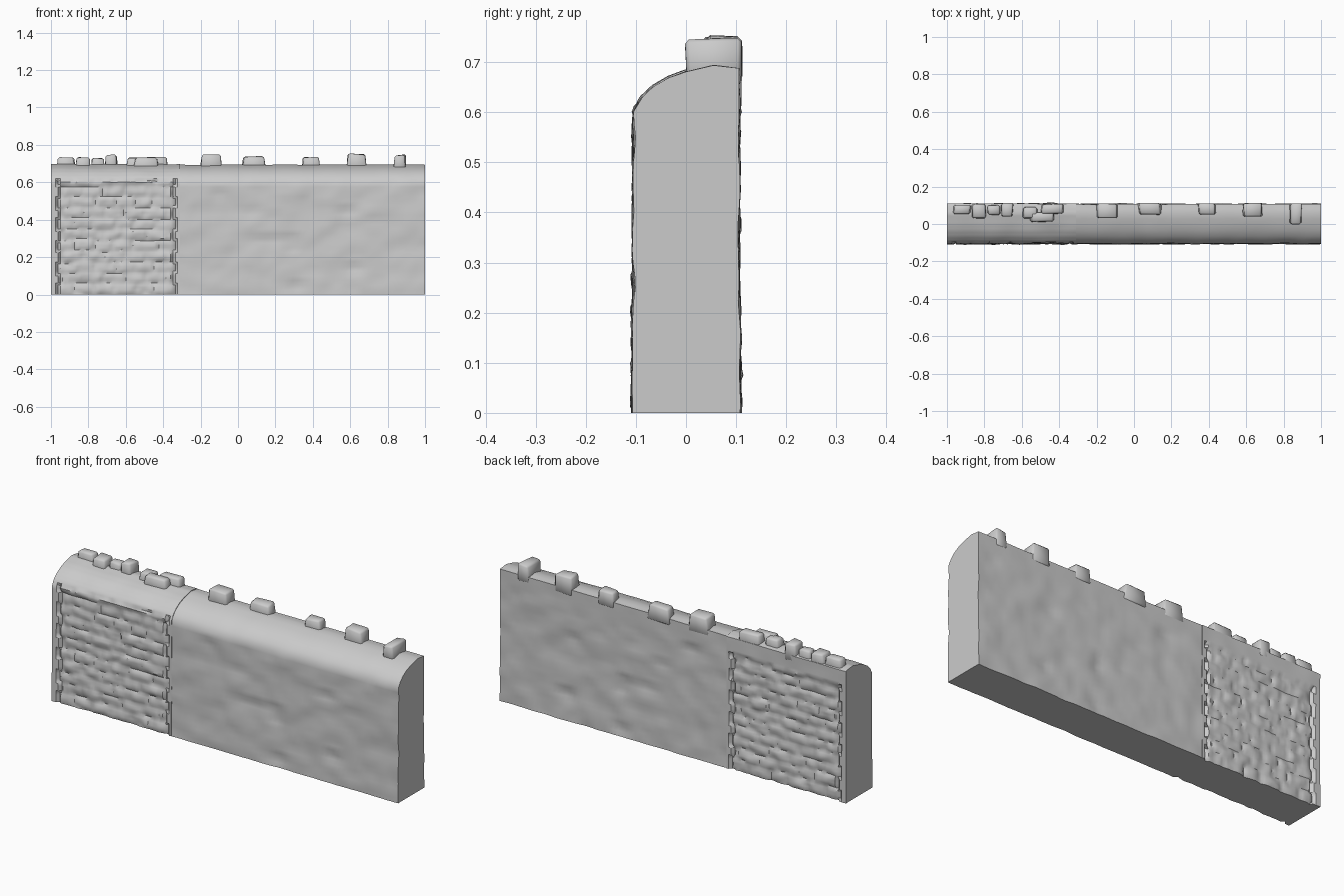
import bpy, bmesh, math, random
from mathutils import Vector, noise

if "Cube" in bpy.data.objects:
    bpy.data.objects.remove(bpy.data.objects["Cube"])

random.seed(4)

# Wall cross-section (y, z): front foot, rounded shoulder, flat ridge, back foot
PROFILE = [(-0.107, 0), (-0.105, 0.3), (-0.104, 0.6), (-0.088, 0.628), (-0.065, 0.65),
           (-0.035, 0.668), (0.0, 0.681), (0.055, 0.694), (0.106, 0.688),
           (0.105, 0.35), (0.108, 0)]
# Chipped ledges (x, z, half width)
LEDGES = [(0.15, 0.32, 0.07), (0.28, 0.31, 0.05), (0.30, 0.26, 0.04), (0.07, 0.47, 0.05),
          (0.30, 0.07, 0.06), (0.58, 0.46, 0.05), (0.62, 0.16, 0.05), (-0.1, 0.57, 0.05)]


def resample(step):
    """Points along the profile with their outward normals."""
    out = []
    for (y0, z0), (y1, z1) in zip(PROFILE, PROFILE[1:]):
        length = math.hypot(y1 - y0, z1 - z0)
        n = max(1, round(length / step))
        normal = (-(z1 - z0) / length, (y1 - y0) / length)
        for i in range(n):
            t = i / n
            out.append((y0 + (y1 - y0) * t, z0 + (z1 - z0) * t, normal))
    out.append((*PROFILE[-1], normal))
    return out


def plaster(x, y, z):
    """Gentle weathering plus a few sharp ledges."""
    s = math.copysign(30, y)
    d = 0.006 * noise.noise(Vector((x * 7, s, z * 10)))
    d += 0.003 * noise.noise(Vector((x * 17, s, z * 21)))
    if z > 0.61:
        return d * 0.4
    for cx, cz, w in LEDGES:
        below = cz - z
        if 0 < below < 0.08:
            d -= 0.012 * math.exp(-((x - cx) / w) ** 2) * (1 - below / 0.08)
    return d


def rubble(x, y, z):
    """Worn courses of individual stones, with toothed joints at both ends."""
    if z > 0.61:
        return 0.003 + 0.003 * noise.noise(Vector((x * 9, y * 9, z * 9)))
    s = math.copysign(30, y)
    zz = z + 0.012 * noise.noise(Vector((x * 9, s, z * 4)))
    row = math.floor(zz / 0.058)
    u = x / 0.11 + 0.5 * (row % 2) + 0.25 * noise.noise(Vector((x * 8, s, row * 3.7)))
    col = math.floor(u)
    level = noise.cell(Vector((col + 0.5, row + 0.5, s + 0.5)))
    joint = min((u - col) * 0.11, (col + 1 - u) * 0.11, zz - row * 0.058, (row + 1) * 0.058 - zz)
    d = 0.003 - 0.006 * abs(level) - 0.007 * max(0, 1 - joint / 0.014)
    d += 0.006 * noise.noise(Vector((x * 22, s, z * 22)))
    tooth = 0.012 * (row % 2)
    if x < -0.972 + tooth or x > -0.325 - tooth:
        d = 0.002
    elif x < -0.958 + tooth or x > -0.338 - tooth:
        d = -0.013
    return d


def wall_section(name, x0, x1, step, relief):
    bm = bmesh.new()
    prof = resample(step)
    n = round((x1 - x0) / step)
    rings = []
    for i in range(n + 1):
        x = x0 + (x1 - x0) * i / n
        ring = []
        for y, z, (ny, nz) in prof:
            d = relief(x, y, z)
            ring.append(bm.verts.new((x, y + ny * d, max(0, z + nz * d))))
        rings.append(ring)
    for a, b in zip(rings, rings[1:]):
        for j in range(len(prof)):
            k = (j + 1) % len(prof)
            bm.faces.new((a[j], a[k], b[k], b[j]))
    bm.faces.new(rings[0])
    bm.faces.new(rings[-1])
    finish(name, bm, 38)


def finish(name, bm, angle):
    bmesh.ops.recalc_face_normals(bm, faces=bm.faces)
    me = bpy.data.meshes.new(name)
    bm.to_mesh(me)
    bm.free()
    ob = bpy.data.objects.new(name, me)
    bpy.context.collection.objects.link(ob)
    bpy.ops.object.select_all(action='DESELECT')
    ob.select_set(True)
    bpy.context.view_layer.objects.active = ob
    bpy.ops.object.shade_smooth_by_angle(angle=math.radians(angle))


def cap_stone(name, x0, x1, y0, y1, top):
    """Rough tapered block sunk into the ridge."""
    bm = bmesh.new()
    bmesh.ops.create_cube(bm, size=1)
    for v in bm.verts:
        up = v.co.z > 0
        t = 0.84 if up else 1
        v.co.x = (x0 + x1) / 2 + v.co.x * (x1 - x0) * t + random.uniform(-.005, .005)
        v.co.y = (y0 + y1) / 2 + v.co.y * (y1 - y0) + random.uniform(-.003, .003)
        v.co.z = top - random.uniform(0, .009) if up else 0.655
    bmesh.ops.bevel(bm, geom=bm.edges[:], offset=0.008, segments=1, affect='EDGES')
    finish(name, bm, 50)


# Main bodies
wall_section("plain_wall", -0.31, 1.0, 0.025, plaster)
wall_section("rubble_wall", -1.0, -0.31, 0.0125, rubble)

# Stones along the back of the ridge: x range, y range, top
STONES = [(-.97, -.87, .055, .10, .735), (-.87, -.79, .03, .105, .738), (-.785, -.71, .05, .10, .733),
          (-.71, -.645, .04, .11, .752), (-.60, -.51, .03, .09, .734), (-.56, -.42, .012, .06, .733),
          (-.50, -.37, .055, .105, .738), (-.205, -.085, .03, .108, .755), (.02, .15, .05, .11, .742),
          (.34, .44, .05, .108, .738), (.58, .69, .04, .11, .755), (.83, .90, .0, .11, .75)]
for i, s in enumerate(STONES):
    cap_stone(f"cap_stone_{i + 1}", *s)
